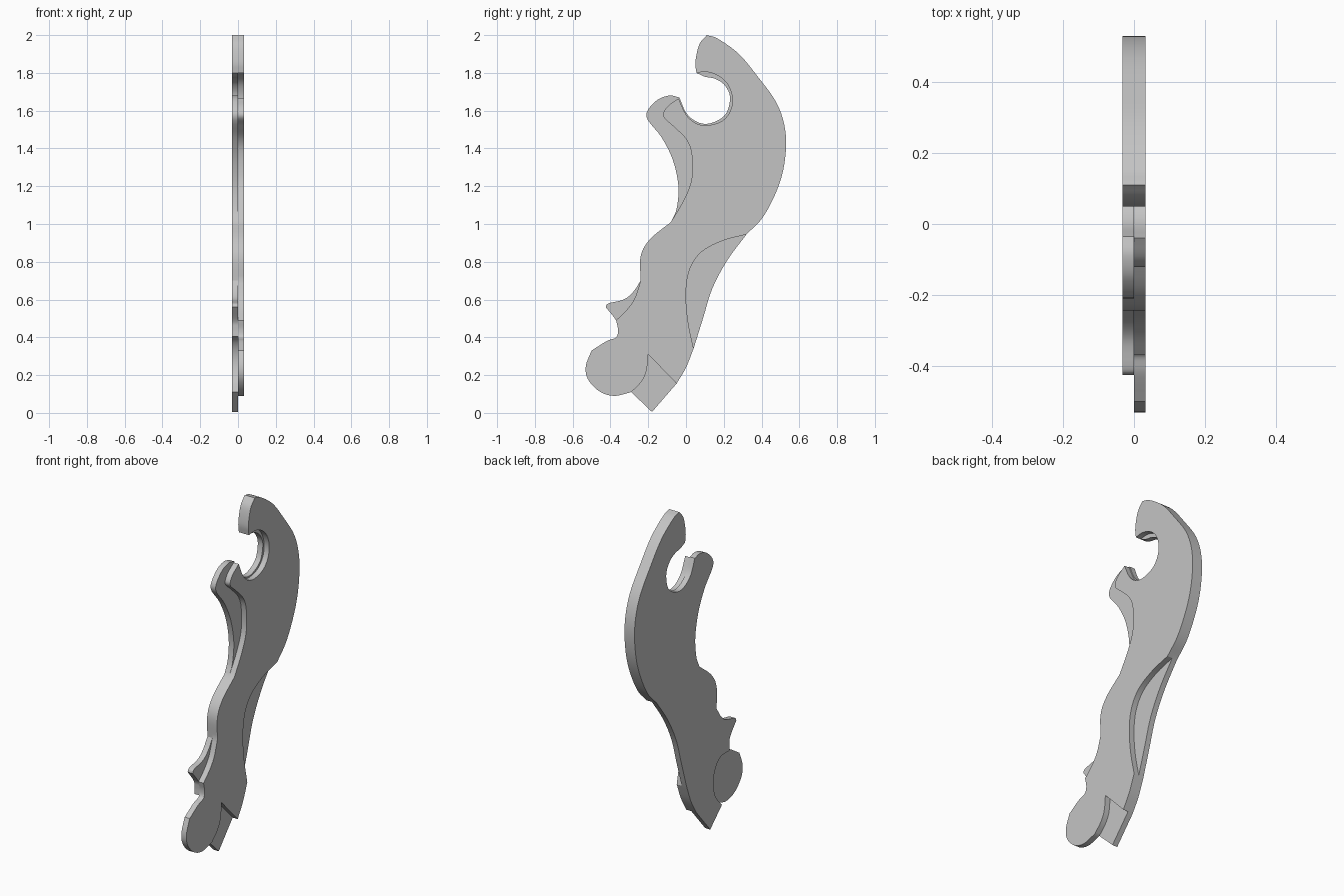
import bpy
import bmesh
import math
from mathutils import Vector

THICKNESS = 0.033

old_cube = bpy.data.objects.get("Cube")
if old_cube:
    bpy.data.objects.remove(old_cube, do_unlink=True)

# One plain grey for the whole piece
grey = bpy.data.materials.new("plain_grey")
grey.use_nodes = True
colour = (0.55, 0.55, 0.55, 1)
grey.diffuse_color = colour
grey.node_tree.nodes["Principled BSDF"].inputs["Base Color"].default_value = colour


def smooth_run(points, steps=5):
    """Pass a smooth curve through the points; both ends stay as corners."""
    pts = [Vector(p) for p in points]
    pts = [2 * pts[0] - pts[1]] + pts + [2 * pts[-1] - pts[-2]]
    result = []
    for a, b, c, d in zip(pts, pts[1:], pts[2:], pts[3:]):
        for i in range(steps):
            t = i / steps
            tangent_b, tangent_c = (c - a) / 2, (d - b) / 2
            offset = c - b
            result.append(b + t * tangent_b
                          + t * t * (3 * offset - 2 * tangent_b - tangent_c)
                          + t * t * t * (tangent_b + tangent_c - 2 * offset))
    return result + [pts[-2]]


def build_plate(name, runs, start_x):
    """Join the runs into one closed outline and give it thickness along x."""
    outline = []
    for run in runs:
        for point in smooth_run(run):
            if not outline or (point - outline[-1]).length > 0.002:
                outline.append(point)
    if (outline[0] - outline[-1]).length < 0.002:
        outline.pop()
    bm = bmesh.new()
    face = bm.faces.new([bm.verts.new((start_x, p.x, p.y)) for p in outline])
    extruded = bmesh.ops.extrude_face_region(bm, geom=[face])
    moved = [v for v in extruded["geom"] if isinstance(v, bmesh.types.BMVert)]
    bmesh.ops.translate(bm, verts=moved, vec=(THICKNESS, 0, 0))
    bmesh.ops.recalc_face_normals(bm, faces=bm.faces)
    mesh = bpy.data.meshes.new(name)
    bm.to_mesh(mesh)
    bm.free()
    mesh.materials.append(grey)
    plate = bpy.data.objects.new(name, mesh)
    bpy.context.collection.objects.link(plate)
    bpy.ops.object.select_all(action="DESELECT")
    plate.select_set(True)
    bpy.context.view_layer.objects.active = plate
    bpy.ops.object.shade_smooth_by_angle(angle=math.radians(30))
    return plate


# Edges shared by both plates, as (y, z) points
hook_tip = [(.055, 1.8), (.05, 1.86), (.07, 1.95), (.11, 2)]
upper_back = [(.11, 2), (.17, 1.98), (.28, 1.9), (.38, 1.78), (.48, 1.64),
              (.525, 1.5), (.525, 1.35), (.49, 1.2), (.41, 1.04), (.32, .945)]
heel = [(.04, .34), (0, .24), (-.05, .155)]
belly = [(-.24, .7), (-.24, .83), (-.19, .92), (-.08, 1.01)]

# Left plate: hollowed lower back, rounded foot, narrow throat
left_runs = [
    hook_tip,
    upper_back,
    [(.32, .945), (.19, .91), (.08, .85), (.02, .76), (0, .64), (.01, .49), (.04, .34)],
    heel,
    [(-.05, .155), (-.2, .31)],
    [(-.2, .31), (-.21, .22), (-.24, .16), (-.29, .11)],
    [(-.29, .11), (-.38, .09), (-.46, .115), (-.52, .18), (-.53, .25), (-.5, .33)],
    [(-.5, .33), (-.42, .38), (-.37, .4), (-.36, .44), (-.37, .49)],
    [(-.37, .49), (-.31, .55), (-.27, .61), (-.24, .7)],
    belly,
    [(-.08, 1.01), (-.01, 1.13), (.03, 1.24), (.03, 1.37), (0, 1.45), (-.07, 1.52),
     (-.12, 1.57), (-.1, 1.62), (-.04, 1.665)],
    [(-.04, 1.665), (0, 1.58), (.05, 1.535), (.11, 1.522), (.19, 1.545), (.235, 1.6),
     (.245, 1.67), (.22, 1.74), (.17, 1.785), (.11, 1.805), (.055, 1.8)],
]

# Right plate: full lower back, pointed foot, full lip and barb
right_runs = [
    hook_tip,
    upper_back,
    [(.32, .945), (.22, .81), (.14, .66), (.09, .5), (.04, .34)],
    heel,
    [(-.05, .155), (-.18, .005)],
    [(-.18, .005), (-.29, .11)],
    [(-.29, .11), (-.23, .18), (-.21, .27), (-.23, .35), (-.28, .4), (-.36, .405)],
    [(-.36, .405), (-.36, .45), (-.37, .49), (-.425, .56)],
    [(-.425, .56), (-.41, .58), (-.33, .6), (-.28, .64), (-.24, .7)],
    belly,
    [(-.08, 1.01), (-.05, 1.08), (-.04, 1.2), (-.07, 1.34), (-.13, 1.46), (-.21, 1.57),
     (-.16, 1.65), (-.09, 1.68), (-.035, 1.67)],
    [(-.035, 1.67), (0, 1.59), (.05, 1.545), (.11, 1.53), (.18, 1.555), (.22, 1.6),
     (.232, 1.68), (.2, 1.74), (.15, 1.77), (.1, 1.78), (.055, 1.8)],
]

build_plate("left_plate", left_runs, 0)
build_plate("right_plate", right_runs, -THICKNESS)
